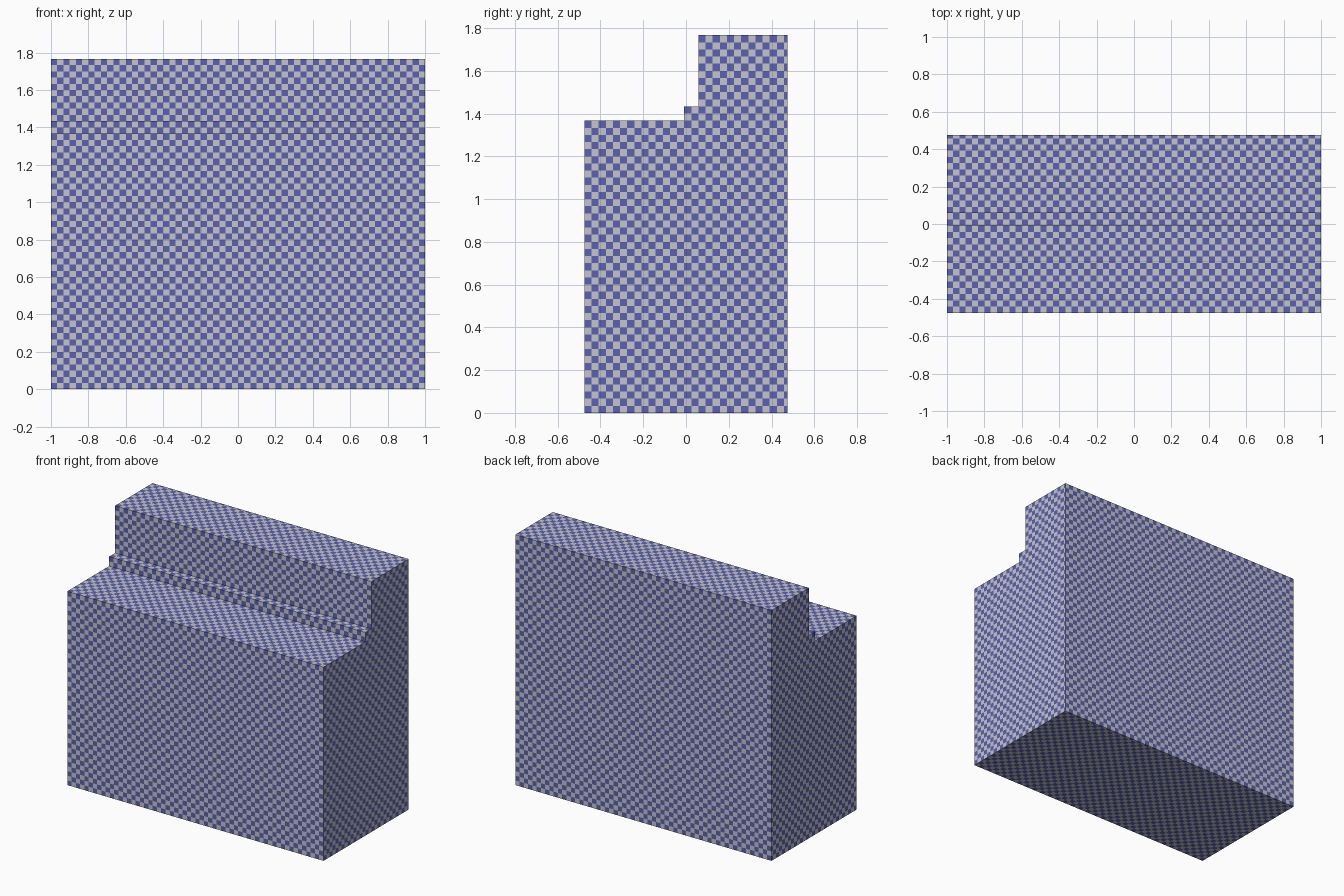
import bpy, bmesh, math
from mathutils import Vector

if "Cube" in bpy.data.objects:
    bpy.data.objects.remove(bpy.data.objects["Cube"])

CELL = 1 / 30                      # one checker square
Y0 = -0.475                        # front face
DEPTH = 28.5                       # all sizes below in squares
WIDTH = 60
STEP_Y, BACK_Y = 14, 16            # front of the small step, front of the raised back
Z_LOW, Z_STEP, Z_TOP = 41, 43, 53


def material(name, srgb):
    m = bpy.data.materials.new(name)
    lin = [((c / 255 + 0.055) / 1.055) ** 2.4 for c in srgb]
    m.diffuse_color = (*lin, 1)
    m.use_nodes = True
    m.node_tree.nodes["Principled BSDF"].inputs["Base Color"].default_value = m.diffuse_color
    return m


bm = bmesh.new()


def place(p):
    return Vector((-1 + p[0] * CELL, Y0 + p[1] * CELL, p[2] * CELL))


def panel(axis, at, u_range, v_range, flip):
    """Checkered flat panel across one axis; outward side chosen by flip."""
    ua, va = [a for a in range(3) if a != axis]
    for i in range(u_range[0], math.ceil(u_range[1])):
        for j in range(v_range[0], math.ceil(v_range[1])):
            i2, j2 = min(i + 1, u_range[1]), min(j + 1, v_range[1])
            verts = []
            for u, v in ((i, j), (i2, j), (i2, j2), (i, j2)):
                p = [0, 0, 0]
                p[axis], p[ua], p[va] = at, u, v
                verts.append(bm.verts.new(place(p)))
            face = bm.faces.new(verts[::-1] if flip else verts)
            face.material_index = (i + j) % 2


# front-facing risers and back wall
panel(1, 0, (0, WIDTH), (0, Z_LOW), False)
panel(1, STEP_Y, (0, WIDTH), (Z_LOW, Z_STEP), False)
panel(1, BACK_Y, (0, WIDTH), (Z_STEP, Z_TOP), False)
panel(1, DEPTH, (0, WIDTH), (0, Z_TOP), True)

# horizontal tops and underside
panel(2, Z_LOW, (0, WIDTH), (0, STEP_Y), False)
panel(2, Z_STEP, (0, WIDTH), (STEP_Y, BACK_Y), False)
panel(2, Z_TOP, (0, WIDTH), (BACK_Y, DEPTH), False)
panel(2, 0, (0, WIDTH), (0, DEPTH), True)

# stepped end walls
for x, flip in ((0, True), (WIDTH, False)):
    panel(0, x, (0, STEP_Y), (0, Z_LOW), flip)
    panel(0, x, (STEP_Y, BACK_Y), (0, Z_STEP), flip)
    panel(0, x, (BACK_Y, DEPTH), (0, Z_TOP), flip)

bmesh.ops.remove_doubles(bm, verts=bm.verts, dist=1e-4)

mesh = bpy.data.meshes.new("stepped_block")
bm.to_mesh(mesh)
bm.free()
mesh.materials.append(material("checker blue", (90, 97, 180)))
mesh.materials.append(material("checker grey", (198, 198, 201)))
block = bpy.data.objects.new("stepped_block", mesh)
bpy.context.collection.objects.link(block)
